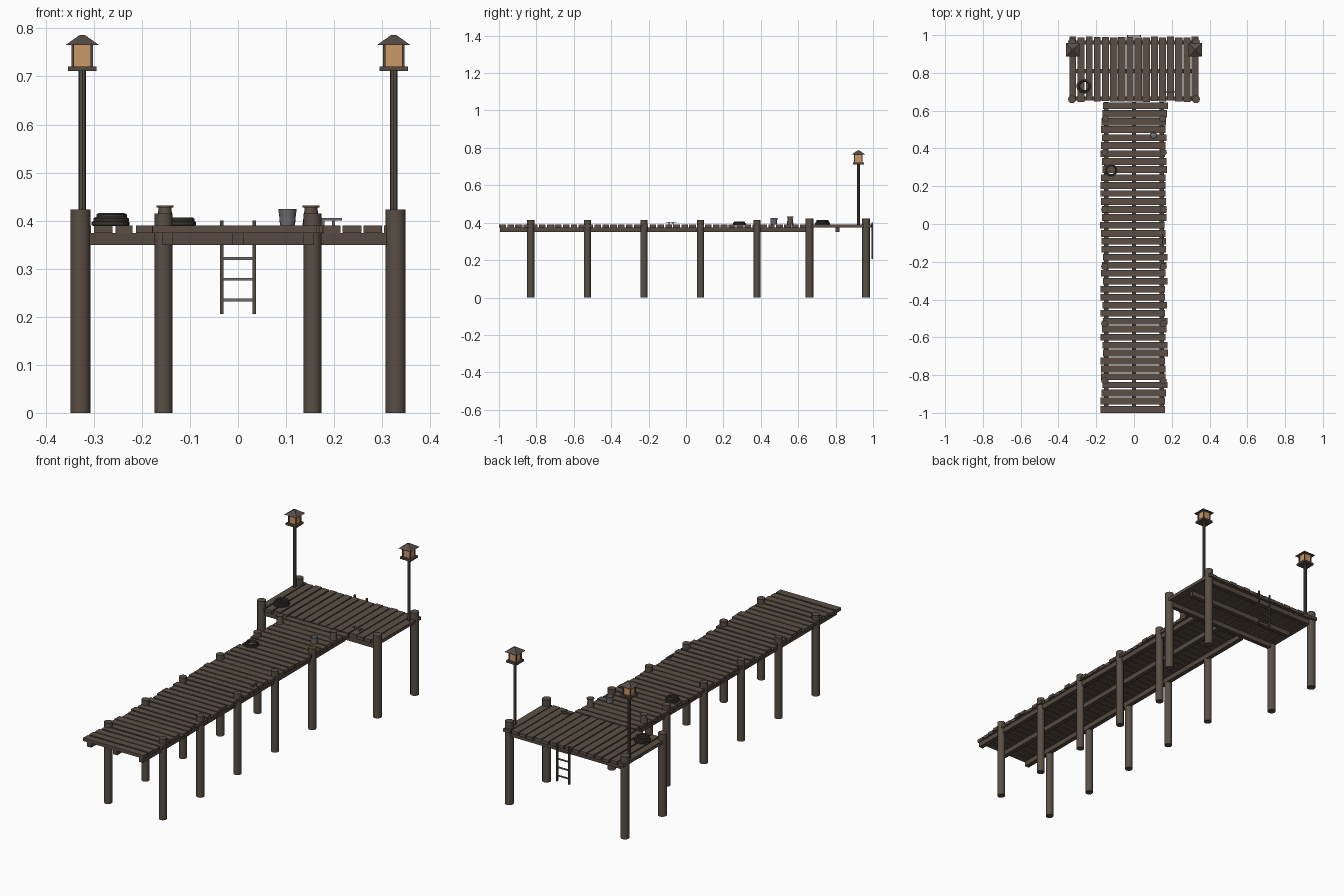
import bpy, bmesh, random
from math import pi, radians
from mathutils import Matrix

random.seed(4)
cube = bpy.data.objects.get("Cube")
if cube:
    bpy.data.objects.remove(cube)


def material(name, r, g, b):
    m = bpy.data.materials.new(name)
    m.use_nodes = True
    m.diffuse_color = (r, g, b, 1)
    m.node_tree.nodes["Principled BSDF"].inputs["Base Color"].default_value = (r, g, b, 1)
    return m


PLANK = material("weathered plank", 0.105, 0.078, 0.060)
PILE = material("pile wood", 0.100, 0.078, 0.058)
BEAM = material("beam wood", 0.090, 0.068, 0.050)
ROPE = material("dark rope", 0.045, 0.040, 0.034)
METAL = material("grey metal", 0.150, 0.150, 0.155)
GLASS = material("amber glass", 0.60, 0.32, 0.13)
ROOF = material("lantern roof", 0.095, 0.075, 0.062)


def finish(name, bm, mat, smooth=False):
    mesh = bpy.data.meshes.new(name)
    bm.to_mesh(mesh)
    bm.free()
    mesh.materials.append(mat)
    ob = bpy.data.objects.new(name, mesh)
    bpy.context.collection.objects.link(ob)
    if smooth:
        bpy.ops.object.select_all(action='DESELECT')
        ob.select_set(True)
        bpy.context.view_layer.objects.active = ob
        bpy.ops.object.shade_smooth_by_angle(angle=radians(40))
    return ob


def add_box(bm, x, y, z, sx, sy, sz):
    """Box with centre x, y and base z."""
    mat = Matrix.Translation((x, y, z + sz / 2)) @ Matrix.Diagonal((sx, sy, sz, 1))
    bmesh.ops.create_cube(bm, size=1, matrix=mat)


def add_cone(bm, x, y, z, r1, r2, h, sides=12, turn=0, caps=True):
    """Upright frustum with its base at z."""
    mat = Matrix.Translation((x, y, z + h / 2)) @ Matrix.Rotation(turn, 4, 'Z')
    bmesh.ops.create_cone(bm, cap_ends=caps, segments=sides, radius1=r1, radius2=r2, depth=h, matrix=mat)


DECK, THICK = 0.39, 0.016
BASE = DECK - THICK
BEAM_H = 0.025

# Walkway planks, laid across
bm = bmesh.new()
count, pitch = 39, 1.647 / 39
for i in range(count):
    y = -1 + pitch * (i + 0.5)
    w = pitch - random.uniform(0.004, 0.009)
    add_box(bm, random.uniform(-0.009, 0.009), y if i else -1 + w / 2, BASE, 0.342, w, THICK)
finish("walkway_planks", bm, PLANK)

# Head platform planks, laid lengthwise
bm = bmesh.new()
count, pitch = 16, 0.69 / 16
for i in range(count):
    x = -0.345 + pitch * (i + 0.5)
    add_box(bm, x, 0.82 + random.uniform(-0.004, 0.004), BASE, pitch - random.uniform(0.004, 0.008), 0.34, THICK)
finish("platform_planks", bm, PLANK)

# Walkway stringers and platform joists
bm = bmesh.new()
for x in (-0.147, 0, 0.147):
    add_box(bm, x, -0.175, BASE - BEAM_H, 0.023, 1.64, BEAM_H)
finish("walkway_stringers", bm, BEAM)
bm = bmesh.new()
for y in (0.665, 0.81, 0.96):
    add_box(bm, 0, y, BASE - BEAM_H, 0.625, 0.022, BEAM_H)
finish("platform_joists", bm, BEAM)

# Piles
bm = bmesh.new()
for s in (-1, 1):
    for i in range(5):
        add_cone(bm, s * 0.155, -0.83 + i * 0.3025, 0, 0.019, 0.019, 0.415)
    for y in (0.66, 0.963):
        add_cone(bm, s * 0.328, y, 0, 0.021, 0.021, 0.423)
finish("piles", bm, PILE, True)

# Lamp posts with lanterns
for side, s in (("left", 1), ("right", -1)):
    x, y = s * 0.324, 0.922
    bm = bmesh.new()
    add_cone(bm, x, y, DECK - THICK, 0.008, 0.008, 0.34, 8)
    finish(side + "_lamp_pole", bm, PILE, True)
    bm = bmesh.new()
    add_box(bm, x, y, 0.711, 0.06, 0.06, 0.010)
    for dx in (-1, 1):
        for dy in (-1, 1):
            add_box(bm, x + dx * 0.020, y + dy * 0.020, 0.721, 0.005, 0.005, 0.046)
    finish(side + "_lantern_frame", bm, BEAM)
    bm = bmesh.new()
    add_box(bm, x, y, 0.721, 0.037, 0.037, 0.045)
    finish(side + "_lantern_glass", bm, GLASS)
    bm = bmesh.new()
    add_cone(bm, x, y, 0.765, 0.050, 0.008, 0.021, 4, pi / 4)
    finish(side + "_lantern_roof", bm, ROOF)

# Ladder on the far edge
bm = bmesh.new()
for s in (-1, 1):
    add_box(bm, s * 0.034, 0.9955, 0.206, 0.007, 0.009, 0.194)
finish("ladder_rails", bm, BEAM)
bm = bmesh.new()
for z in (0.232, 0.275, 0.318, 0.361):
    add_box(bm, 0, 0.9955, z, 0.066, 0.006, 0.006)
finish("ladder_rungs", bm, METAL)


# Rope coils
def rope_coil(name, x, y, rings):
    bm = bmesh.new()
    for radius, z, dx in rings:
        tube, n, k = 0.0055, 20, 6
        spin = Matrix.Translation((x + dx, y, z))
        start = Matrix.Translation((radius, 0, 0)) @ Matrix.Rotation(pi / 2, 4, 'X')
        loop = bmesh.ops.create_circle(bm, segments=k, radius=tube, matrix=spin @ start)["verts"]
        edges = list({e for v in loop for e in v.link_edges})
        bmesh.ops.spin(bm, geom=loop + edges, cent=(x + dx, y, z), axis=(0, 0, 1),
                       angle=2 * pi, steps=n, use_merge=True)
    bmesh.ops.remove_doubles(bm, verts=bm.verts, dist=0.0002)
    bmesh.ops.recalc_face_normals(bm, faces=bm.faces)
    finish(name, bm, ROPE, True)


rope_coil("large_rope_coil", -0.265, 0.73, [(0.035, 0.394, 0), (0.032, 0.402, 0.001), (0.027, 0.410, 0.002)])
rope_coil("small_rope_coil", -0.122, 0.285, [(0.030, 0.394, 0), (0.026, 0.401, 0.001)])

# Mooring bollards
bm = bmesh.new()
for s in (-1, 1):
    add_cone(bm, s * 0.152, 0.557, DECK, 0.018, 0.013, 0.038)
    add_cone(bm, s * 0.152, 0.557, 0.427, 0.018, 0.018, 0.005)
finish("bollards", bm, PILE, True)

# Bucket with an open, hollow top
bm = bmesh.new()
add_cone(bm, 0.103, 0.47, DECK, 0.015, 0.019, 0.034)
top = max(bm.faces, key=lambda f: f.calc_center_median().z)
bmesh.ops.inset_region(bm, faces=[top], thickness=0.002)
inner = bmesh.ops.extrude_face_region(bm, geom=[top])
bmesh.ops.delete(bm, geom=[top], context='FACES')
floor = [v for v in inner["geom"] if isinstance(v, bmesh.types.BMVert)]
bmesh.ops.translate(bm, verts=floor, vec=(0, 0, -0.028))
finish("bucket", bm, METAL, True)


# Cleats
def cleat(name, x, y, along_x):
    bm = bmesh.new()
    a, b = (1, 0) if along_x else (0, 1)
    for s in (-1, 1):
        add_box(bm, x + s * a * 0.011, y + s * b * 0.011, DECK, 0.006, 0.006, 0.011)
    add_box(bm, x, y, 0.400, 0.006 + a * 0.05, 0.006 + b * 0.05, 0.005)
    finish(name, bm, METAL)


cleat("walkway_cleat", 0.150, -0.08, False)
cleat("platform_cleat", 0.188, 0.70, True)
